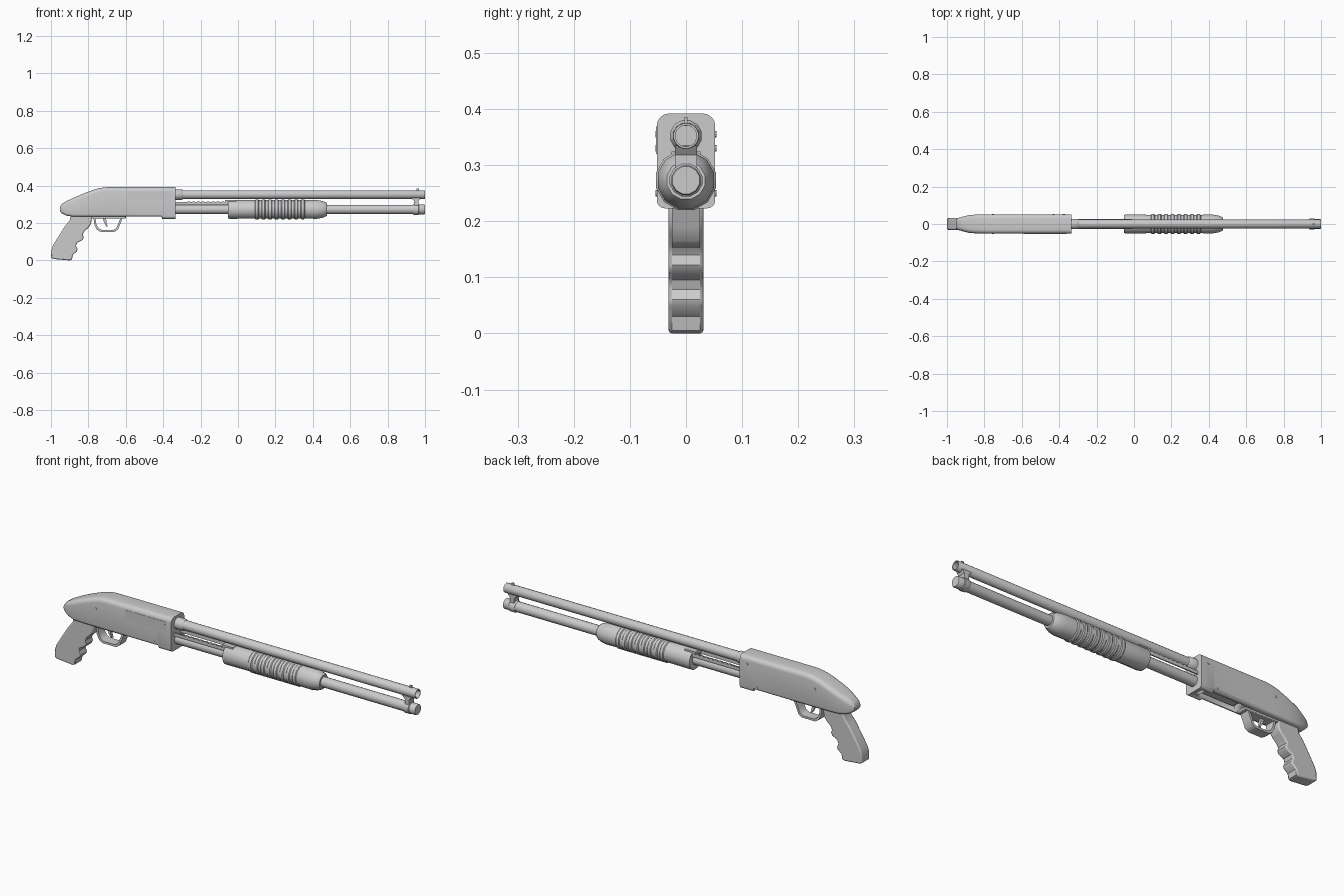
import bpy, bmesh, math
from mathutils import Vector

cube = bpy.data.objects.get("Cube")
if cube:
    bpy.data.objects.remove(cube, do_unlink=True)

grey = bpy.data.materials.new("plain grey")
grey.use_nodes = True
grey.diffuse_color = (0.6, 0.6, 0.6, 1)
grey.node_tree.nodes["Principled BSDF"].inputs["Base Color"].default_value = grey.diffuse_color

BARREL_Z, TUBE_Z = 0.352, 0.273


def finish(name, bm, angle=35):
    bmesh.ops.recalc_face_normals(bm, faces=bm.faces)
    mesh = bpy.data.meshes.new(name)
    bm.to_mesh(mesh)
    bm.free()
    mesh.materials.append(grey)
    mesh.shade_smooth()
    mesh.set_sharp_from_angle(angle=math.radians(angle))
    ob = bpy.data.objects.new(name, mesh)
    bpy.context.collection.objects.link(ob)
    return ob


def loft(name, rings, caps=True, angle=35):
    bm = bmesh.new()
    loops = [[bm.verts.new(p) for p in ring] for ring in rings]
    n = len(loops[0])
    for a, b in zip(loops, loops[1:]):
        for i in range(n):
            j = (i + 1) % n
            bm.faces.new((a[i], a[j], b[j], b[i]))
    if caps:
        bm.faces.new(loops[0])
        bm.faces.new(loops[-1])
    return finish(name, bm, angle)


def lathe(name, profile, z, sides=16, angle=35):
    """Turned part along x; profile holds (x, radius) pairs."""
    turn = [math.tau * (i + 0.5) / sides for i in range(sides)]
    return loft(name, [[(x, r * math.cos(t), z + r * math.sin(t)) for t in turn]
                       for x, r in profile], angle=angle)


def slab(name, outline, half, y=0, bevel=0):
    """Side outline of (x, z) points extruded across y."""
    ob = loft(name, [[(x, y + s * half, z) for x, z in outline] for s in (-1, 1)])
    if bevel:
        mod = ob.modifiers.new("soft rim", 'BEVEL')
        mod.width, mod.segments = bevel, 2
        mod.limit_method, mod.angle_limit = 'ANGLE', math.radians(60)
    return ob


def box(name, x0, x1, z0, z1, half, y=0, bevel=0):
    return slab(name, [(x0, z0), (x1, z0), (x1, z1), (x0, z1)], half, y, bevel)


def section(x, top, bottom, half):
    """Rounded rectangle across the receiver."""
    height = top - bottom
    ring = []
    for cy, cz, start in ((1, 1, 0), (-1, 1, 90), (-1, -1, 180), (1, -1, 270)):
        r = min(0.022 if cz > 0 else 0.014, height * 0.4, half * 0.6)
        edge = top - r if cz > 0 else bottom + r
        for k in range(5):
            t = math.radians(start + 22.5 * k)
            ring.append((x, cy * (half - r) + r * math.cos(t), edge + r * math.sin(t)))
    return ring


# Receiver with tapered rear and a lower front lip
receiver = loft("receiver", [section(*s) for s in (
    (-0.953, 0.284, 0.264, 0.024), (-0.942, 0.302, 0.252, 0.031),
    (-0.92, 0.316, 0.24, 0.038), (-0.88, 0.335, 0.234, 0.048),
    (-0.83, 0.356, 0.234, 0.051), (-0.77, 0.379, 0.234, 0.052),
    (-0.735, 0.388, 0.234, 0.052), (-0.70, 0.392, 0.234, 0.052),
    (-0.41, 0.392, 0.234, 0.052), (-0.405, 0.392, 0.223, 0.052),
    (-0.335, 0.392, 0.223, 0.052))])

# Loading opening underneath
cutter = box("loading_cutter", -0.59, -0.37, 0.2, 0.262, 0.031)
cutter.hide_render = True
cutter.hide_viewport = True
cut = receiver.modifiers.new("loading opening", 'BOOLEAN')
cut.object, cut.operation, cut.solver = cutter, 'DIFFERENCE', 'EXACT'
box("shell_lifter", -0.57, -0.39, 0.246, 0.252, 0.019)

# Side port panel and pins
box("ejection_port", -0.59, -0.36, 0.32, 0.369, 0.001, y=-0.0522)
for side in (-1, 1):
    for x, z in ((-0.754, 0.33), (-0.43, 0.25), (-0.375, 0.355)):
        pin = [(x + 0.006 * math.cos(math.tau * i / 8), z + 0.006 * math.sin(math.tau * i / 8))
               for i in range(8)]
        slab("receiver_pin", pin, 0.002, y=side * 0.052)

# Barrel with open bore, and its collar
lathe("barrel", [(-0.36, 0.0235), (0.998, 0.0235), (1.0, 0.0225), (1.0, 0.019), (0.85, 0.019)],
      BARREL_Z)
lathe("barrel_collar", [(-0.34, 0.029), (-0.3, 0.029), (-0.293, 0.024)], BARREL_Z, 12)
box("front_sight", 0.955, 0.967, 0.37, 0.386, 0.003)

# Magazine tube, end cap and barrel bracket
lathe("magazine_tube", [(-0.36, 0.025), (0.95, 0.025)], TUBE_Z)
lathe("magazine_cap", [(0.935, 0.027), (0.94, 0.03), (0.965, 0.03), (0.968, 0.027),
                       (0.996, 0.027), (1.0, 0.025)], TUBE_Z, 12)
slab("barrel_bracket", [(0.942, 0.29), (0.965, 0.29), (0.965, 0.318), (0.978, 0.335),
                        (0.925, 0.335), (0.942, 0.318)], 0.02)

# Pump handle with raised ribs
profile = [(-0.053, 0.027), (-0.053, 0.05), (-0.045, 0.052)]
for i in range(8):
    x = 0.09 + i * 0.035
    profile += [(x, 0.051), (x + 0.004, 0.055), (x + 0.018, 0.055), (x + 0.022, 0.051)]
profile += [(0.42, 0.052), (0.45, 0.047), (0.47, 0.039), (0.476, 0.035), (0.476, 0.024)]
lathe("pump_handle", profile, TUBE_Z, 12, angle=32)

# Action bars with small teeth
for side in (-1, 1):
    box("action_bar", -0.345, -0.04, 0.296, 0.312, 0.003, y=side * 0.025)
    for i in range(8):
        x = -0.27 + i * 0.026
        box("action_bar_tooth", x, x + 0.014, 0.311, 0.316, 0.003, y=side * 0.025)
box("action_slide", -0.07, -0.01, 0.305, 0.324, 0.026)

# Pistol grip with finger grooves
slab("pistol_grip", [(-0.895, 0.24), (-0.9, 0.215), (-0.925, 0.185), (-0.965, 0.12),
                     (-0.99, 0.08), (-0.998, 0.055), (-1.0, 0.015), (-0.985, 0.008),
                     (-0.9, 0.0), (-0.888, 0.005), (-0.883, 0.03), (-0.862, 0.048),
                     (-0.858, 0.06), (-0.866, 0.078), (-0.86, 0.095), (-0.833, 0.108),
                     (-0.825, 0.122), (-0.83, 0.14), (-0.822, 0.155), (-0.8, 0.175),
                     (-0.786, 0.195), (-0.782, 0.222), (-0.782, 0.24)], 0.031, bevel=0.006)

# Trigger group
box("trigger_plate", -0.8, -0.6, 0.224, 0.24, 0.028, bevel=0.003)
outer = [(-0.773, 0.23), (-0.768, 0.19), (-0.755, 0.165), (-0.735, 0.153),
         (-0.66, 0.153), (-0.642, 0.165), (-0.632, 0.19), (-0.615, 0.23)]
mid = Vector((-0.697, 0.215))
inner = [(mid.x + (x - mid.x) * 0.85, min(0.23, mid.y + (z - mid.y) * 0.83)) for x, z in outer]
slab("trigger_guard", outer + inner[::-1], 0.025)
slab("trigger", [(-0.725, 0.23), (-0.717, 0.205), (-0.703, 0.18), (-0.697, 0.181),
                 (-0.704, 0.207), (-0.705, 0.23)], 0.007)
